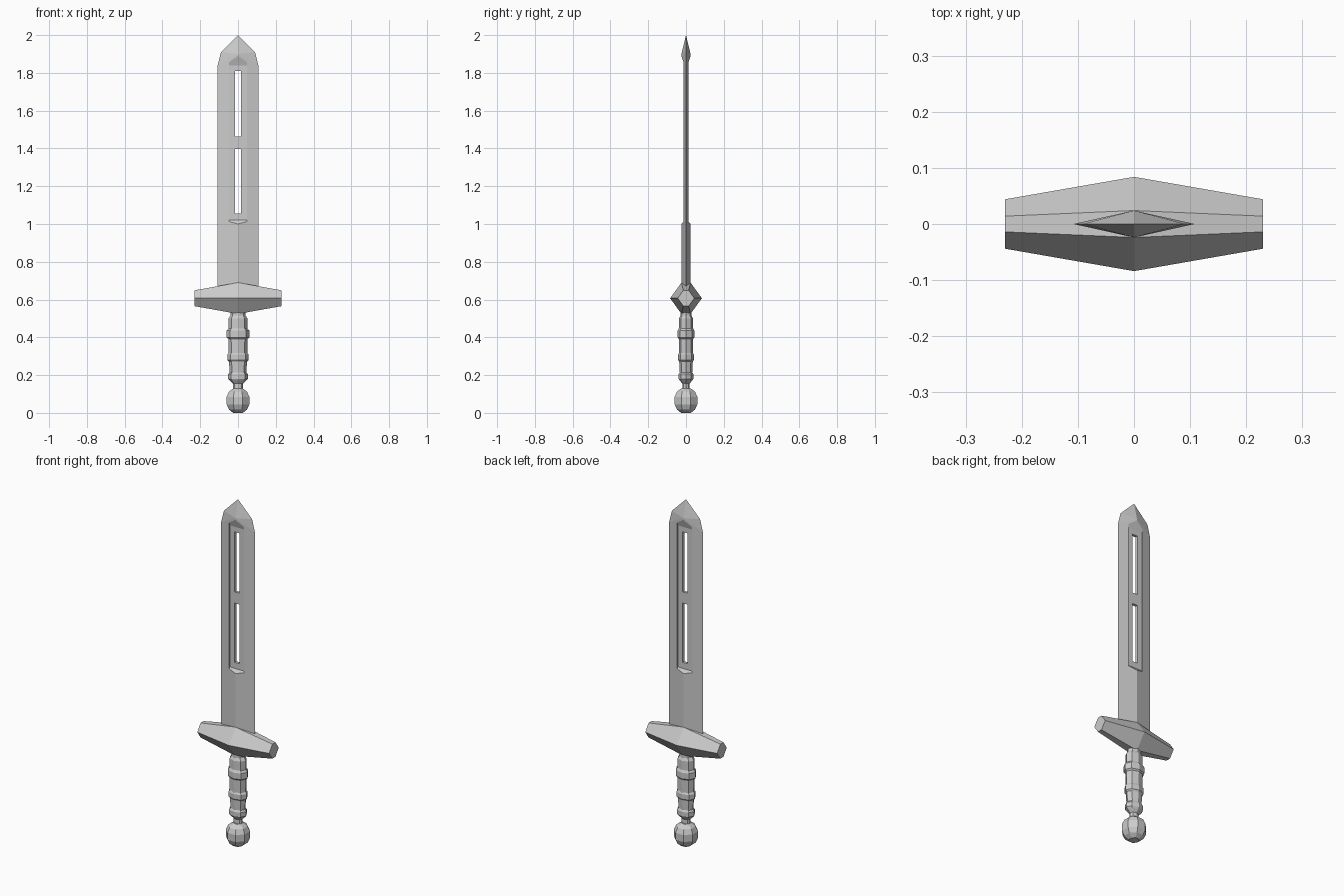
import bpy, bmesh, math

if "Cube" in bpy.data.objects:
    bpy.data.objects.remove(bpy.data.objects["Cube"])

steel = bpy.data.materials.new("grey_steel")
steel.diffuse_color = (0.6, 0.6, 0.6, 1)
steel.use_nodes = True
steel.node_tree.nodes["Principled BSDF"].inputs["Base Color"].default_value = steel.diffuse_color


def make(name, rings, cap=True):
    """Loft closed rings of equal length; a one-point ring makes a tip."""
    bm = bmesh.new()
    vs = [[bm.verts.new(p) for p in r] for r in rings]
    for a, b in zip(vs, vs[1:]):
        n = len(a)
        for i in range(n):
            j = (i + 1) % n
            if len(b) == 1:
                bm.faces.new((a[i], a[j], b[0]))
            else:
                bm.faces.new((a[i], a[j], b[j], b[i]))
    for r in (vs[0], vs[-1]):
        if cap and len(r) > 2:
            bm.faces.new(r)
    bmesh.ops.recalc_face_normals(bm, faces=bm.faces)
    me = bpy.data.meshes.new(name)
    bm.to_mesh(me)
    bm.free()
    me.materials.append(steel)
    ob = bpy.data.objects.new(name, me)
    bpy.context.collection.objects.link(ob)
    return ob


def lathe(name, profile, sy=1.0, turn=0.0, sides=8):
    rings = [[(r * math.cos(turn + 2 * math.pi * i / sides),
               sy * r * math.sin(turn + 2 * math.pi * i / sides), z)
              for i in range(sides)] for r, z in profile]
    return make(name, rings)


def prism_x(name, yz, half):
    return make(name, [[(x, y, z) for y, z in yz] for x in (-half, half)])


# blade: diamond section, with faceted point
W, T = 0.108, 0.024
bm = bmesh.new()
mid = {}
edge = {}
for s in (-1, 1):
    mid[s] = [bm.verts.new((0, s * T, z)) for z in (0.62, 1.90)]
    edge[s] = [bm.verts.new((s * x, 0, z)) for x, z in ((W, 0.62), (W, 1.84), (0.09, 1.91))]
tip = bm.verts.new((0, 0, 2.0))
for sx in (-1, 1):
    e = edge[sx]
    for sy in (-1, 1):
        m = mid[sy]
        bm.faces.new((m[0], e[0], e[1], m[1]))
        bm.faces.new((m[1], e[1], e[2]))
        bm.faces.new((m[1], e[2], tip))
bm.faces.new((mid[-1][0], edge[1][0], mid[1][0], edge[-1][0]))
bmesh.ops.recalc_face_normals(bm, faces=bm.faces)
me = bpy.data.meshes.new("blade")
bm.to_mesh(me)
bm.free()
me.materials.append(steel)
blade = bpy.data.objects.new("blade", me)
bpy.context.collection.objects.link(blade)

# recess on both sides (sloped ends) and two through slots
cutters = []
for s in (-1, 1):
    f, o = 0.008, 0.040
    cutters.append(prism_x("recess_cutter", [(s * f, 1.02), (s * f, 1.84),
                                             (s * o, 1.94), (s * o, 0.98)], 0.047))
for z0, z1 in ((1.055, 1.398), (1.463, 1.81)):
    cutters.append(prism_x("slot_cutter", [(-.1, z0), (-.1, z1), (.1, z1), (.1, z0)], 0.016))
for c in cutters:
    m = blade.modifiers.new("cut", 'BOOLEAN')
    m.operation = 'DIFFERENCE'
    m.solver = 'EXACT'
    m.object = c
    c.hide_render = True
bpy.context.view_layer.update()
dg = bpy.context.evaluated_depsgraph_get()
cut = bpy.data.meshes.new_from_object(blade.evaluated_get(dg))
blade.modifiers.clear()
blade.data = cut
for c in cutters:
    bpy.data.objects.remove(c)


# guard: flattened hexagon section, swelling at the centre
def guard_ring(x, y, flat, h):
    return [(x, a, 0.607 + b) for a, b in
            ((y, 0), (flat, h), (-flat, h), (-y, 0), (-flat, -h), (flat, -h))]


make("guard", [guard_ring(-0.23, 0.044, 0.014, 0.042),
               guard_ring(0, 0.084, 0.024, 0.083),
               guard_ring(0.23, 0.044, 0.014, 0.042)])

# grip with three raised bands
lathe("grip", [(0.026, 0.12), (0.026, 0.155), (0.045, 0.172), (0.052, 0.18),
               (0.052, 0.205), (0.044, 0.215), (0.048, 0.272), (0.056, 0.28),
               (0.056, 0.308), (0.049, 0.318), (0.051, 0.392), (0.060, 0.40),
               (0.060, 0.435), (0.050, 0.447), (0.050, 0.50), (0.040, 0.515),
               (0.040, 0.56)], sy=0.75)

# faceted pommel
lathe("pommel", [(0.028, 0.0), (0.052, 0.018), (0.065, 0.045), (0.065, 0.085),
                 (0.052, 0.112), (0.026, 0.13)], turn=math.pi / 8)
